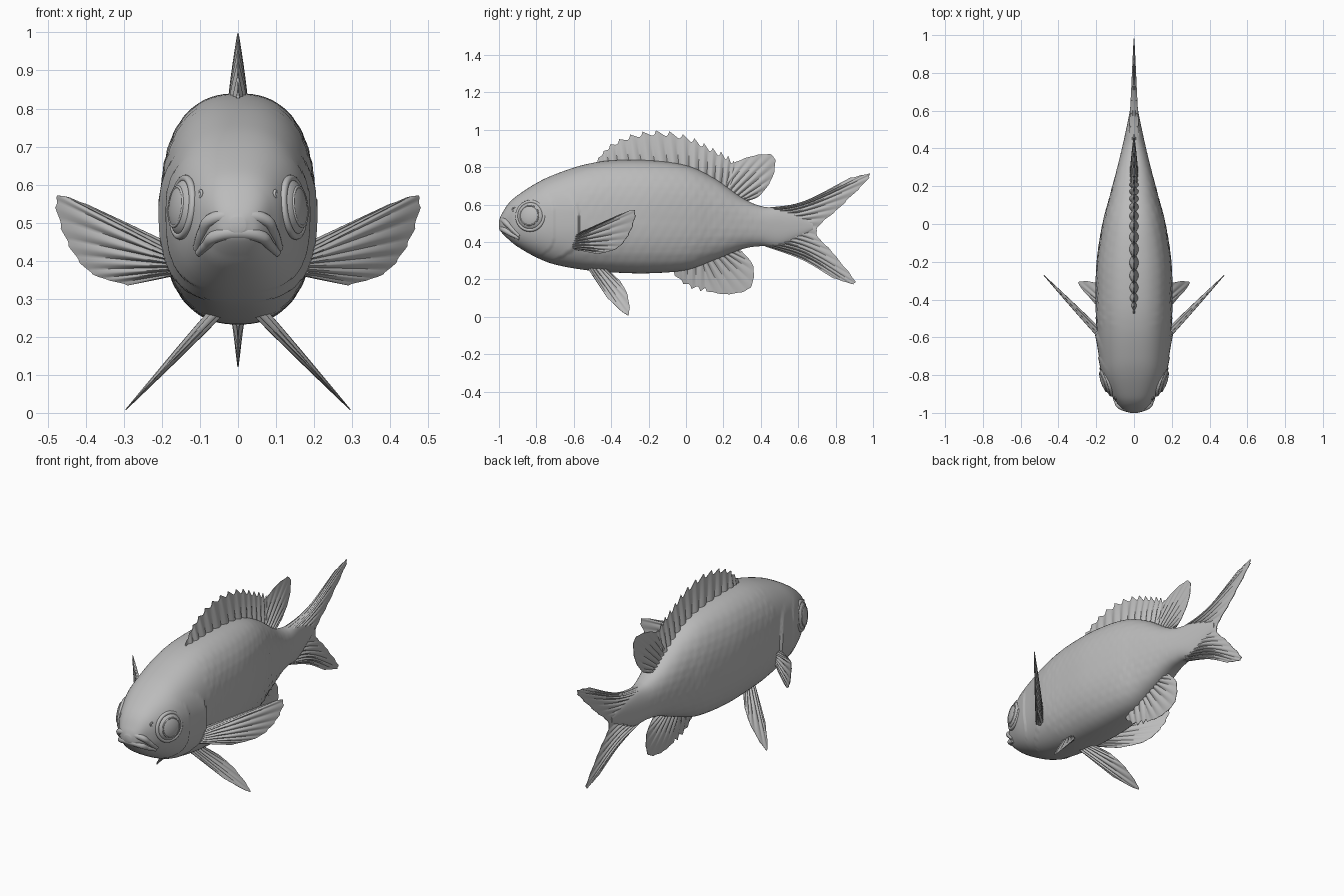
import bpy, bmesh, math
from mathutils import Vector

if "Cube" in bpy.data.objects:
    bpy.data.objects.remove(bpy.data.objects["Cube"])

grey = bpy.data.materials.new("plain_grey")
grey.use_nodes = True
grey.diffuse_color = (0.5, 0.5, 0.5, 1)
grey.node_tree.nodes["Principled BSDF"].inputs["Base Color"].default_value = (0.5, 0.5, 0.5, 1)


def spline(pts, t):
    """Smooth curve through evenly spaced control points, t in 0..1."""
    s = t * (len(pts) - 1)
    i = min(int(s), len(pts) - 2)
    f = s - i
    p, q = pts[i], pts[i + 1]
    m = (q - pts[i - 1]) / 2 if i else q - p
    n = (pts[i + 2] - p) / 2 if i + 2 < len(pts) else q - p
    return (p * (2*f**3 - 3*f*f + 1) + m * (f**3 - 2*f*f + f)
            + q * (3*f*f - 2*f**3) + n * (f**3 - f*f))


def finish(ob, mirror=False, angle=50):
    ob.data.materials.append(grey)
    if mirror:
        ob.modifiers.new("both_sides", 'MIRROR')
    bpy.ops.object.select_all(action='DESELECT')
    ob.select_set(True)
    bpy.context.view_layer.objects.active = ob
    if ob.type == 'MESH':
        bpy.ops.object.shade_smooth_by_angle(angle=math.radians(angle))
    return ob


def mesh_object(name, verts, faces, mirror=False):
    me = bpy.data.meshes.new(name)
    me.from_pydata(verts, [], faces)
    bm = bmesh.new()
    bm.from_mesh(me)
    bmesh.ops.recalc_face_normals(bm, faces=bm.faces)
    bm.to_mesh(me)
    bm.free()
    ob = bpy.data.objects.new(name, me)
    bpy.context.collection.objects.link(ob)
    return finish(ob, mirror)


# Body stations: y, belly height, back height, half width
STATIONS = [Vector(s) for s in (
    (-1, .475, .515, .02), (-.985, .45, .55, .055), (-.95, .415, .605, .088),
    (-.9, .375, .65, .122), (-.8, .318, .715, .165), (-.7, .28, .762, .184),
    (-.55, .252, .812, .198), (-.4, .238, .836, .202), (-.2, .233, .837, .197),
    (0, .25, .81, .166), (.15, .303, .742, .127), (.3, .362, .637, .088),
    (.4, .378, .592, .064), (.5, .375, .58, .042), (.6, .42, .55, .022),
    (.68, .465, .505, .008))]
POWER = 2.45


def station(y):
    """Body section at a given y, by bisection along the profile."""
    lo, hi = 0, 1
    for _ in range(24):
        mid = (lo + hi) / 2
        lo, hi = (mid, hi) if spline(STATIONS, mid)[0] < y else (lo, mid)
    return spline(STATIONS, lo)


def side_x(y, z):
    _, low, high, w = station(y)
    k = abs(2 * z - low - high) / (high - low)
    return w * max(0, 1 - k ** POWER) ** (1 / POWER)


def relief(y, z):
    """Raised gill covers and faint overlapping scales."""
    bump = 0
    for rear, height in ((-.575, .013), (-.7, .006)):
        edge = rear - .14 * abs((z - .5) / .2) ** 4
        if y < edge and z < .68:
            bump += height * math.exp((y - edge) / .07) * min(1, (.68 - z) / .1)
    if -.55 < y < .45:
        row = z / .045
        shift = .5 * (int(row) % 2)
        cell = (y / .055 + shift) % 1
        bump += .003 * cell * math.sin(math.pi * (row % 1)) * min(1, (.45 - y) * 3)
    return bump


def build_body(rings=220, sides=96):
    verts, faces = [], []
    for i in range(rings):
        y, low, high, w = spline(STATIONS, i / (rings - 1))
        for j in range(sides):
            a = math.tau * j / sides
            c, s = math.cos(a), math.sin(a)
            x = w * math.copysign(abs(c) ** (2 / POWER), c)
            z = (low + high) / 2 + (high - low) / 2 * math.copysign(abs(s) ** (2 / POWER), s)
            verts.append((x + c * relief(y, z), y, z))
    for i in range(rings - 1):
        for j in range(sides):
            k = (j + 1) % sides
            faces.append((i*sides + j, i*sides + k, (i+1)*sides + k, (i+1)*sides + j))
    faces += [tuple(range(sides)), tuple(range((rings - 1) * sides, rings * sides))]
    mesh_object("body", verts, faces)


build_body()


# Fins: closed ribbed sheets spanned between rows of control points
def median_plane(a, b, off):
    return Vector((off, a, b))


def pectoral_plane(a, b, off):
    return Vector((a + .72 * off, -.56 + 1.04 * (a - .2) - .69 * off, b))


def pelvic_plane(a, b, off):
    return Vector((.075 + .93 * (.245 - b) + .73 * off, a, b + .68 * off))


def fin(name, rows, rays, thick, notch=0, place=median_plane, mirror=False):
    rows = [[Vector(p) for p in row] for row in rows]
    nu, nv = rays * 8, 14
    verts, faces = [], []
    for side in (1, -1):
        for i in range(nu + 1):
            u = i / nu
            column = [spline(row, u) for row in rows]
            phase = (u * rays) % 1
            reach = 1 - notch * min(1, phase * 1.4) * (1 - phase ** 6)
            rib = .45 + .55 * abs(math.cos(math.pi * u * rays))
            rim = min(1, .3 + 6 * u, .3 + 6 * (1 - u))
            for j in range(nv + 1):
                v = j / nv
                p = spline(column, v * reach)
                half = thick * (1 - .93 * v ** 1.3) * rib * rim
                verts.append(place(p[0], p[1], side * half))
    step, total = nv + 1, (nu + 1) * (nv + 1)
    for i in range(nu):
        for j in range(nv):
            q = (i*step + j, (i+1)*step + j, (i+1)*step + j + 1, i*step + j + 1)
            faces += [q, tuple(k + total for k in reversed(q))]
    # Close the rim between the two sheets
    rim = [i * step for i in range(nu + 1)] + [nu * step + j for j in range(1, step)]
    rim += [i * step + nv for i in range(nu - 1, -1, -1)] + list(range(nv - 1, 0, -1))
    for a, b in zip(rim, rim[1:] + rim[:1]):
        faces.append((a, b, b + total, a + total))
    mesh_object(name, verts, faces, mirror)


fin("spiny_dorsal_fin", [
    [(-.48, .79), (-.38, .8), (-.25, .81), (-.1, .8), (.02, .77), (.12, .73), (.2, .68), (.26, .64)],
    [(-.47, .85), (-.4, .925), (-.28, .98), (-.13, .997), (.02, .965), (.13, .91), (.22, .865), (.28, .81)]],
    15, .027, .17)
fin("soft_dorsal_fin", [
    [(.16, .68), (.2, .66), (.24, .64), (.27, .62), (.29, .61), (.3, .6)],
    [(.24, .82), (.37, .865), (.47, .86), (.465, .75), (.39, .645), (.31, .62)]], 9, .022, .02)
fin("spiny_anal_fin", [
    [(-.07, .26), (0, .27), (.06, .28), (.12, .3)],
    [(-.06, .22), (0, .165), (.06, .14), (.13, .132)]], 4, .02, .2)
fin("soft_anal_fin", [
    [(.06, .3), (.12, .31), (.17, .34), (.21, .35), (.25, .38)],
    [(.11, .135), (.23, .12), (.345, .155), (.36, .27), (.3, .35)]], 8, .02, .02)
fin("tail_fin", [
    [(.4, .58), (.4, .56), (.4, .52), (.4, .48), (.4, .44), (.4, .405), (.4, .385)],
    [(.62, .615), (.64, .6), (.6, .54), (.57, .48), (.6, .41), (.64, .34), (.62, .305)],
    [(.88, .745), (.99, .757), (.83, .59), (.7, .46), (.79, .34), (.91, .18), (.79, .205)]],
    16, .03, .02)
fin("pectoral_fin", [
    [(.17, .44), (.17, .42), (.17, .4), (.17, .38), (.17, .36)],
    [(.4, .55), (.478, .568), (.455, .46), (.39, .37), (.29, .335)]],
    9, .022, .02, pectoral_plane, True)
fin("pelvic_fin", [
    [(-.53, .27), (-.5, .265), (-.46, .26), (-.42, .25)],
    [(-.42, .1), (-.31, .008), (-.31, .11), (-.35, .19)]],
    6, .018, .02, pelvic_plane, True)


# Eyes: a shallow dome, a raised socket rim and an iris step
gaze = Vector((.93, -.33, .1)).normalized()
turn = gaze.to_track_quat('Z', 'Y')
socket = Vector((side_x(-.83, .54) - .012, -.83, .54))


def baked(name, scale, at, mirror=True):
    ob = bpy.context.object
    ob.name = name
    ob.scale = scale
    ob.rotation_euler = turn.to_euler()
    ob.location = at
    bpy.ops.object.transform_apply(location=True, rotation=True, scale=True)
    finish(ob, mirror)


bpy.ops.mesh.primitive_uv_sphere_add(segments=40, ring_count=20, radius=1)
baked("eye", (.075, .075, .034), socket)
for name, radius, tube, lift in (("eye_socket_rim", .076, .01, .004), ("iris_rim", .052, .004, .023)):
    bpy.ops.mesh.primitive_torus_add(major_radius=radius, minor_radius=tube,
                                     major_segments=48, minor_segments=10)
    baked(name, (1, 1, 1), socket + gaze * lift)
bpy.ops.mesh.primitive_torus_add(major_radius=.009, minor_radius=.004)
baked("nostril", (1, 1, 1), (side_x(-.92, .575) - .002, -.92, .575))


# Lips: curved tubes drooping to the corners of the mouth
def lip(name, radius, centre, half):
    side = [(side_x(y, z) - .004, y, z) for y, z in half]
    pts = [(-x, y, z) for x, y, z in reversed(side)] + [centre] + side
    cu = bpy.data.curves.new(name, 'CURVE')
    cu.dimensions = '3D'
    cu.bevel_depth = radius
    cu.bevel_resolution = 4
    cu.use_fill_caps = True
    sp = cu.splines.new('BEZIER')
    sp.bezier_points.add(len(pts) - 1)
    for i, (bp, p) in enumerate(zip(sp.bezier_points, pts)):
        bp.co = p
        bp.handle_left_type = bp.handle_right_type = 'AUTO'
        bp.radius = 1 - .5 * abs(2 * i / (len(pts) - 1) - 1)
    ob = bpy.data.objects.new(name, cu)
    bpy.context.collection.objects.link(ob)
    finish(ob)


lip("upper_lip", .02, (0, -.975, .517), [(-.965, .507), (-.935, .475), (-.89, .432)])
lip("lower_lip", .02, (0, -.98, .475), [(-.965, .462), (-.935, .443), (-.89, .42)])
